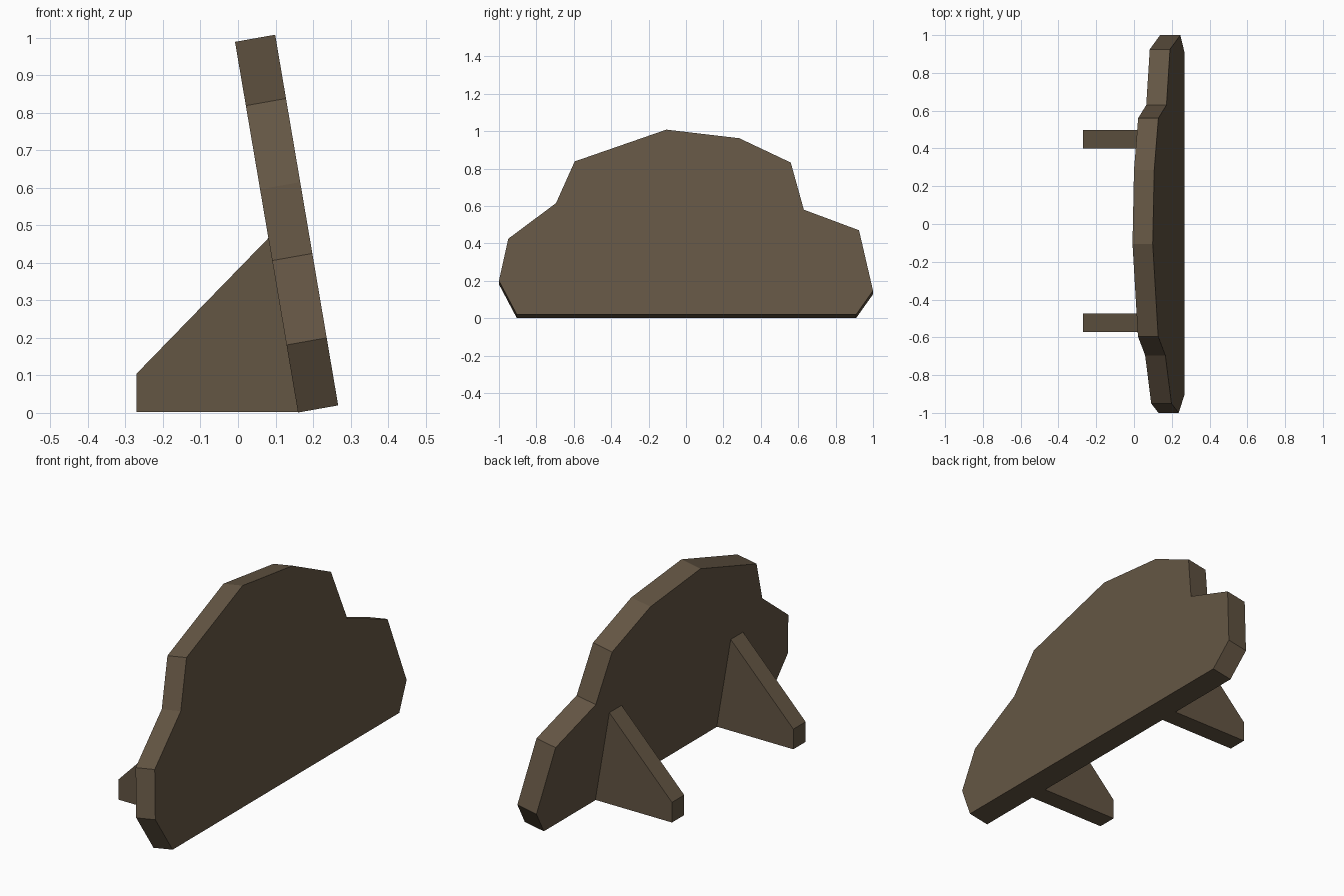
import bpy
import bmesh
from mathutils import Vector

cube = bpy.data.objects.get("Cube")
if cube:
    bpy.data.objects.remove(cube, do_unlink=True)

wood = bpy.data.materials.new("dark brown wood")
wood.use_nodes = True
BROWN = (0.127, 0.092, 0.057, 1.0)
wood.diffuse_color = BROWN
wood.node_tree.nodes["Principled BSDF"].inputs["Base Color"].default_value = BROWN


def prism(name, outline, sweep):
    """Flat outline extruded along a sweep vector into a solid part."""
    bm = bmesh.new()
    face = bm.faces.new([bm.verts.new(p) for p in outline])
    solid = bmesh.ops.extrude_face_region(bm, geom=[face], use_keep_orig=True)
    moved = [v for v in solid["geom"] if isinstance(v, bmesh.types.BMVert)]
    bmesh.ops.translate(bm, verts=moved, vec=Vector(sweep))
    bmesh.ops.recalc_face_normals(bm, faces=bm.faces)
    mesh = bpy.data.meshes.new(name)
    bm.to_mesh(mesh)
    bm.free()
    mesh.materials.append(wood)
    obj = bpy.data.objects.new(name, mesh)
    bpy.context.collection.objects.link(obj)
    return obj


# Leaning bush-shaped board: silhouette as (y, z) on its sloped face
silhouette = [(-0.905, 0.02), (-1.0, 0.2), (-0.95, 0.425), (-0.695, 0.615),
              (-0.595, 0.838), (-0.105, 1.008), (0.285, 0.962), (0.56, 0.832),
              (0.63, 0.58), (0.925, 0.47), (1.0, 0.147), (0.91, 0.02)]
LEAN = 0.17
board = [(0.267 - (z - 0.02) * LEAN, y, z) for y, z in silhouette]
prism("board", board, (-0.107, 0, -0.019))

# Two triangular props behind the board, set slightly into it
prop = [(-0.27, 0.003), (-0.27, 0.105), (0.083, 0.468), (0.09, 0.465), (0.17, 0.003)]
for name, y in (("left_prop", 0.4), ("right_prop", -0.572)):
    prism(name, [(x, y, z) for x, z in prop], (0, 0.098, 0))
